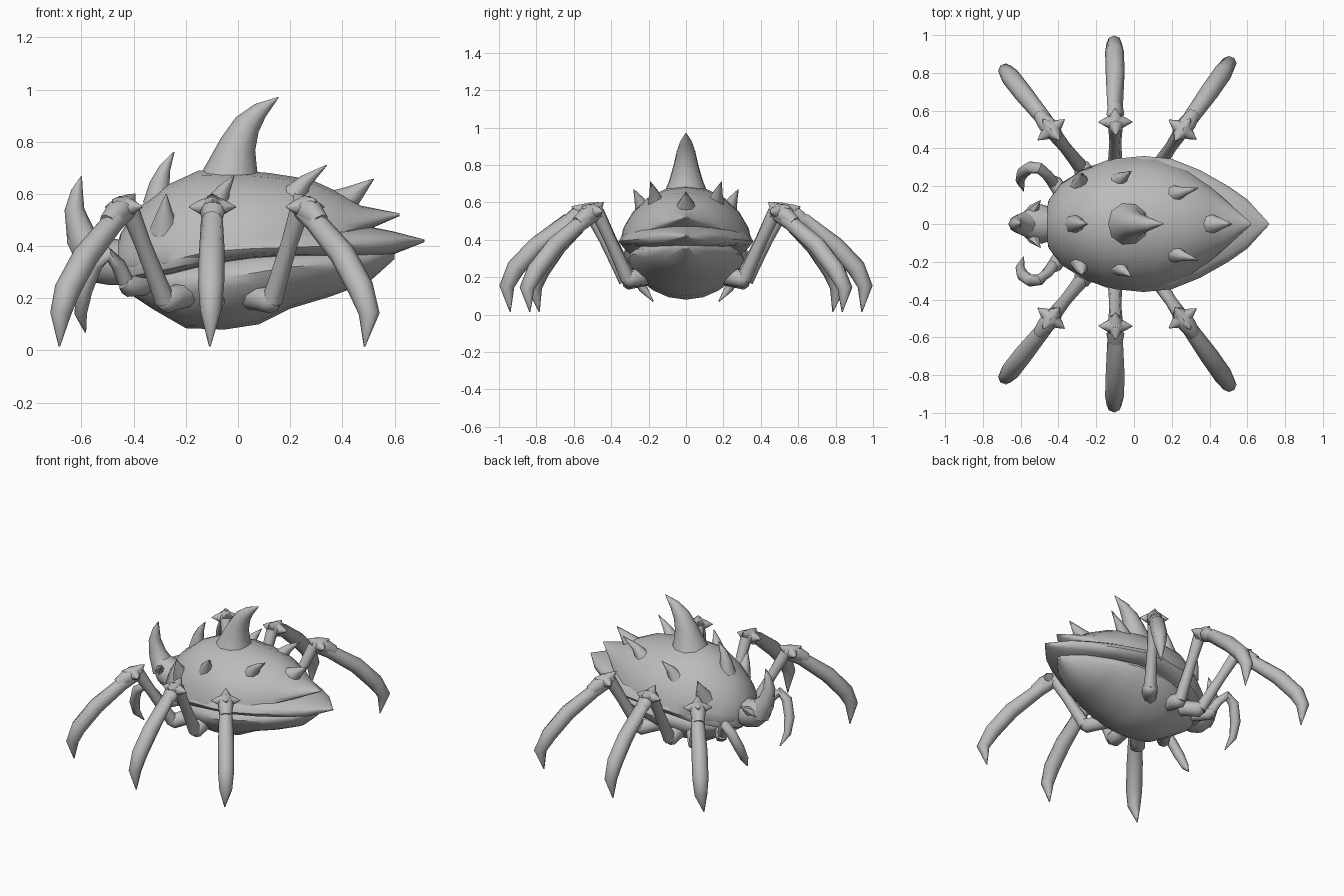
import bpy, bmesh, math
from mathutils import Vector

mat = bpy.data.materials.new("chitin grey")
mat.diffuse_color = (0.5, 0.5, 0.5, 1)


def skin(name, rings, angle=45):
    """Skin a list of equal-length point rings into a closed smooth object."""
    bm = bmesh.new()
    rows = [[bm.verts.new(p) for p in r] for r in rings]
    n = len(rows[0])
    for a, b in zip(rows, rows[1:]):
        for i in range(n):
            bm.faces.new((a[i], a[(i + 1) % n], b[(i + 1) % n], b[i]))
    bm.faces.new(rows[0][::-1])
    bm.faces.new(rows[-1])
    bmesh.ops.recalc_face_normals(bm, faces=bm.faces[:])
    me = bpy.data.meshes.new(name)
    bm.to_mesh(me)
    bm.free()
    me.materials.append(mat)
    ob = bpy.data.objects.new(name, me)
    bpy.context.collection.objects.link(ob)
    bpy.ops.object.select_all(action='DESELECT')
    ob.select_set(True)
    bpy.context.view_layer.objects.active = ob
    bpy.ops.object.shade_smooth_by_angle(angle=math.radians(angle))
    return ob


def loft(name, stations, top=1.0, low=1.0, n=20):
    """Stations along x: (x, half width, bottom z, rim z, top z)."""
    rings = []
    for x, w, zb, zr, zt in stations:
        ring = []
        for i in range(n):
            a = 2 * math.pi * i / n
            c, s = math.cos(a), math.sin(a)
            h = (zt - zr) * abs(s) ** top if s > 0 else -(zr - zb) * abs(s) ** low
            ring.append((x, w * c, zr + h))
        rings.append(ring)
    return skin(name, rings)


def tube(name, path, radii, n=8, flat=1.0):
    """Tapered tube along a path; flat scales its thickness across y."""
    pts = [Vector(p) for p in path]
    rings = []
    for i, p in enumerate(pts):
        t = (pts[min(i + 1, len(pts) - 1)] - pts[max(i - 1, 0)]).normalized()
        ref = Vector((0, 1, 0)) if abs(t.y) < 0.9 else Vector((1, 0, 0))
        u = t.cross(ref).normalized()
        v = t.cross(u)
        rings.append([p + radii[i] * (u * math.cos(k * math.tau / n)
                      + v * flat * math.sin(k * math.tau / n)) for k in range(n)])
    return skin(name, rings, 50)


def pair(name, path, radii, n=8):
    for s, side in ((1, "left"), (-1, "right")):
        tube(f"{name}_{side}", [(x, s * y, z) for x, y, z in path], radii, n)


# Domed upper shell with pointed tail
loft("upper_shell", [
    (-.47, .05, .28, .33, .38), (-.45, .13, .27, .33, .45), (-.39, .21, .27, .33, .54),
    (-.28, .285, .29, .34, .63), (-.15, .335, .31, .37, .69), (0, .352, .34, .39, .69),
    (.12, .345, .36, .40, .68), (.28, .285, .39, .42, .655), (.4, .20, .42, .45, .60),
    (.47, .14, .45, .48, .555), (.62, .005, .515, .52, .525)], top=1.2)

# Lower rim of the shell
loft("shell_rim", [
    (-.455, .12, .25, .30, .36), (-.38, .22, .26, .32, .41), (-.25, .30, .28, .35, .46),
    (-.1, .345, .32, .38, .49), (.05, .36, .345, .39, .50), (.2, .345, .355, .395, .50),
    (.35, .285, .355, .40, .49), (.5, .20, .36, .41, .475), (.6, .13, .37, .42, .455),
    (.715, .004, .415, .42, .425)], low=.6)

# Belly
loft("belly", [
    (-.42, .08, .22, .27, .33), (-.33, .18, .16, .26, .35), (-.2, .26, .085, .26, .36),
    (-.05, .30, .08, .28, .38), (.08, .31, .10, .30, .40), (.2, .29, .16, .32, .40),
    (.35, .23, .205, .33, .40), (.5, .13, .26, .35, .40), (.6, .02, .35, .37, .39)], low=1.35)

# Head, head horn and cheek spikes
loft("head", [
    (-.42, .08, .25, .33, .42), (-.49, .105, .25, .34, .43), (-.55, .09, .26, .36, .45),
    (-.61, .045, .32, .39, .46), (-.655, .01, .41, .43, .45)], n=12)
tube("head_horn", [(-.55, 0, .36), (-.605, 0, .45), (-.627, 0, .54), (-.617, 0, .61),
                   (-.6, 0, .668)], [.08, .055, .038, .023, .002])
pair("cheek_spike", [(-.55, .04, .36), (-.53, .08, .39), (-.495, .125, .43)], [.04, .03, .002], 6)

# Great dorsal horn
tube("dorsal_horn", [(-.03, 0, .64), (-.02, 0, .71), (0, 0, .79), (.035, 0, .865),
                     (.085, 0, .92), (.155, 0, .97)],
     [.125, .095, .07, .052, .032, .002], 10, 1.0)

# Shell spikes on the centre line and the sides
tube("front_spike", [(-.31, 0, .56), (-.30, 0, .64), (-.28, 0, .70), (-.245, 0, .76)],
     [.055, .038, .022, .002])
tube("tail_spike", [(.38, 0, .55), (.44, 0, .595), (.52, 0, .657)], [.07, .04, .002])
pair("rear_spike", [(.19, .15, .56), (.26, .17, .65), (.34, .19, .71)], [.06, .026, .002], 8)
pair("mid_spike", [(-.1, .215, .52), (-.055, .25, .615), (-.015, .28, .67)], [.06, .026, .002], 8)
pair("shoulder_spike", [(-.28, .20, .46), (-.28, .24, .53), (-.275, .27, .60)], [.06, .03, .002], 8)

# Hooked feeding claws
pair("claw_base", [(-.36, .13, .25), (-.42, .22, .245), (-.44, .24, .26)], [.04, .04, .025])
pair("claw", [(-.42, .21, .24), (-.46, .26, .33), (-.50, .295, .37), (-.55, .30, .33),
              (-.59, .27, .23), (-.603, .23, .14), (-.585, .175, .07)],
     [.032, .028, .03, .032, .032, .024, .003])

# Walking legs: hip, foot of the thigh, knee, then five points along the shin
legs = {
    "front_leg": [(-.18, .18, .22), (-.28, .30, .19), (-.42, .475, .55), (-.48, .56, .49),
                  (-.585, .69, .36), (-.655, .78, .23), (-.68, .81, .14), (-.685, .785, .015)],
    "middle_leg": [(-.1, .18, .21), (-.1, .32, .18), (-.098, .51, .55), (-.1, .63, .50),
                   (-.1, .80, .365), (-.103, .91, .25), (-.105, .958, .15), (-.108, .94, .015)],
    "rear_leg": [(.03, .18, .21), (.13, .31, .19), (.24, .475, .55), (.30, .56, .49),
                 (.40, .70, .37), (.47, .80, .24), (.503, .85, .14), (.485, .835, .015)],
}
for name, p in legs.items():
    hip, foot, knee = (Vector(q) for q in p[:3])
    pair(name + "_hip", [hip, hip.lerp(foot, .6), foot, foot + (foot - hip) * .15],
         [.05, .048, .048, .025])
    pair(name + "_thigh", [foot, foot.lerp(knee, .2), foot.lerp(knee, .6), knee],
         [.04, .036, .032, .038])
    pair(name + "_shin", [knee] + p[3:], [.042, .042, .05, .05, .04, .003])
    # Knee knob with a crown of spikes
    out = Vector((p[4][0] - knee.x, p[4][1] - knee.y, 0)).normalized()
    across = Vector((-out.y, out.x, 0))
    up = Vector((0, 0, 1))
    k = knee + out * .03
    pair(name + "_knee", [k - out * .05 + up * .01, k - out * .01, k + out * .04 - up * .02,
                          k + out * .1 - up * .06], [.028, .048, .048, .036])
    for i, d in enumerate((across, -across, out * .8 + up * .3, up * .55 - out * .8)):
        pair(f"{name}_knee_spike_{i}", [k, k + d * .05, k + d * .09], [.045, .026, .002], 8)
